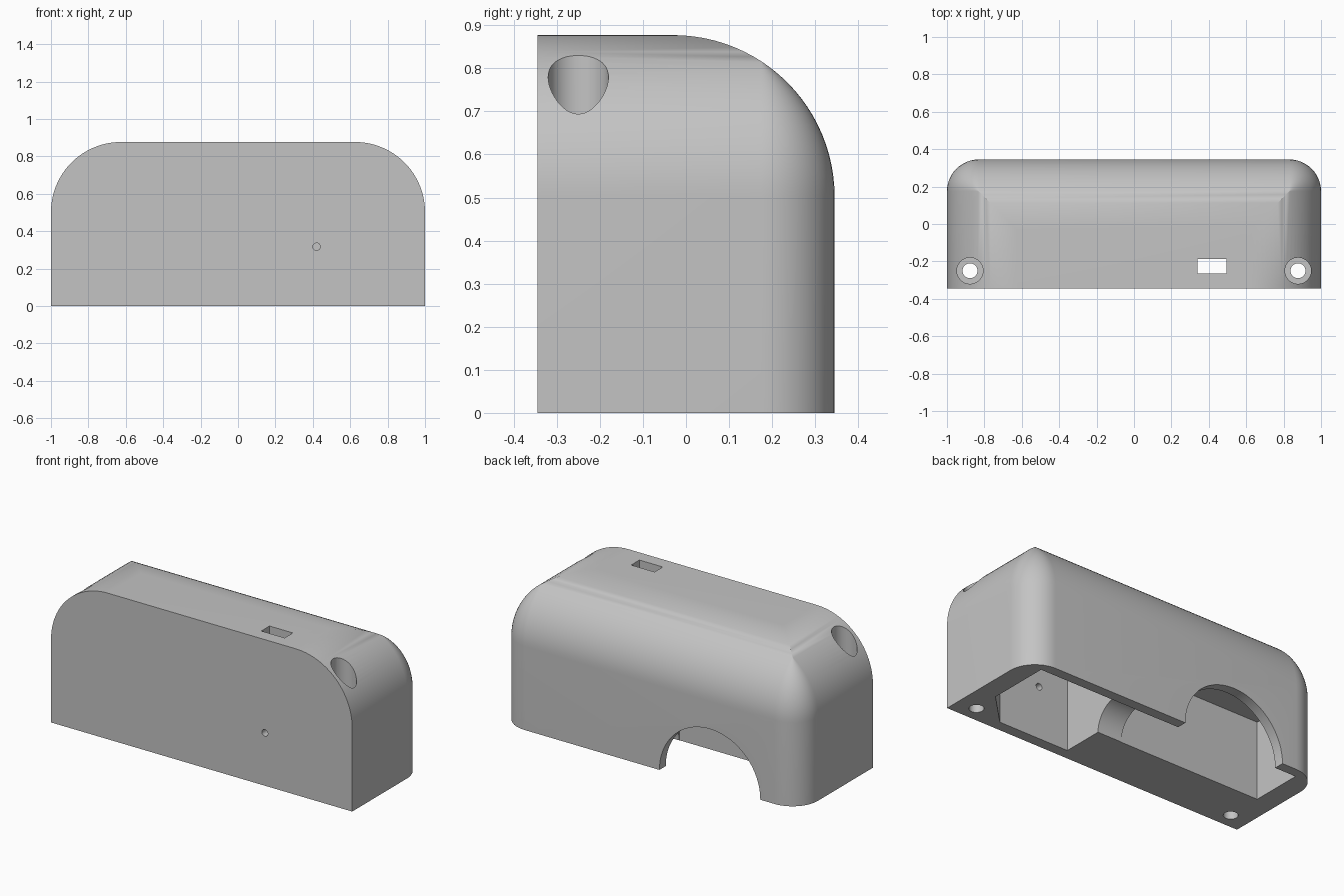
import bpy, bmesh
from math import sin, cos, pi, radians
from mathutils import Matrix, Vector

cube = bpy.data.objects.get("Cube")
if cube:
    bpy.data.objects.remove(cube)

W, D, H = 1.0, 0.345, 0.877      # half width, half depth, height
R_TOP, R_CORNER = 0.375, 0.17    # top rounding, upright corner rounding
CEILING = 0.47                   # height of the inner pockets
STEPS = 24

grey = bpy.data.materials.new("light grey plastic")
grey.use_nodes = True
colour = (0.55, 0.55, 0.55, 1)
grey.diffuse_color = colour
grey.node_tree.nodes["Principled BSDF"].inputs["Base Color"].default_value = colour


def make_object(name, bm):
    bmesh.ops.recalc_face_normals(bm, faces=bm.faces)
    mesh = bpy.data.meshes.new(name)
    bm.to_mesh(mesh)
    bm.free()
    mesh.materials.append(grey)
    obj = bpy.data.objects.new(name, mesh)
    bpy.context.collection.objects.link(obj)
    return obj


def outline(inset):
    """Plan of the body: square at the front, rounded at the back corners."""
    x, y, r = W - inset, D - inset, max(R_CORNER - inset, 0.0)
    arc = [(x - r + r * cos(a), y - r + r * sin(a))
           for a in (pi / 2 * i / 12 for i in range(13))]
    half = [(x, -D)] + arc
    return half + [(-px, py) for px, py in reversed(half)]


def prism(name, points, z0, z1):
    bm = bmesh.new()
    face = bm.faces.new([bm.verts.new((x, y, z0)) for x, y in points])
    top = bmesh.ops.extrude_face_region(bm, geom=[face])["geom"]
    bmesh.ops.translate(bm, vec=(0, 0, z1 - z0),
                        verts=[v for v in top if isinstance(v, bmesh.types.BMVert)])
    return make_object(name, bm)


def box(name, x0, x1, y0, y1, z0, z1):
    return prism(name, [(x0, y0), (x1, y0), (x1, y1), (x0, y1)], z0, z1)


def rod(name, start, end, radius, sides=48):
    a, b = Vector(start), Vector(end)
    turn = (b - a).to_track_quat("Z", "Y").to_matrix().to_4x4()
    bm = bmesh.new()
    bmesh.ops.create_cone(bm, cap_ends=True, segments=sides, radius1=radius,
                          radius2=radius, depth=(b - a).length,
                          matrix=Matrix.Translation((a + b) / 2) @ turn)
    return make_object(name, bm)


# Body: stacked plans, drawn in along a quarter circle at the top
bm = bmesh.new()
levels = [(0, 0)]
for i in range(STEPS + 1):
    t = pi / 2 * i / STEPS
    levels.append((R_TOP * (1 - cos(t)), H - R_TOP + R_TOP * sin(t)))
rings = [[bm.verts.new((x, y, z)) for x, y in outline(d)] for d, z in levels]
for low, high in zip(rings, rings[1:]):
    for i in range(len(low)):
        j = (i + 1) % len(low)
        bm.faces.new((low[i], low[j], high[j], high[i]))
bm.faces.new(rings[0])
bm.faces.new(rings[-1])
bmesh.ops.remove_doubles(bm, verts=bm.verts, dist=0.0001)
body = make_object("housing", bm)

# Pockets open at the underside, joined by a round tunnel
cutters = [
    prism("deep_pocket", [(0.225, -0.28), (0.69, -0.28), (0.88, -0.09),
                          (0.88, 0.285), (0.225, 0.285)], -0.1, CEILING),
    box("wide_pocket", -0.875, 0.065, -0.03, 0.285, -0.1, CEILING),
    rod("tunnel", (0.03, 0.128, 0), (0.26, 0.128, 0), 0.156),
    # Arch through the back wall
    rod("back_arch", (-0.4, 0.22, 0), (-0.4, 0.5, 0), 0.335, 96),
    # Slot in the top and pinhole in the front
    box("top_slot", 0.34, 0.495, -0.265, -0.187, CEILING - 0.05, 1),
    rod("front_pinhole", (0.42, -0.5, 0.317), (0.42, -0.2, 0.317), 0.02, 24),
]
# Counterbored screw holes
for x in (-0.877, 0.877):
    cutters.append(rod("screw_hole", (x, -0.25, -0.1), (x, -0.25, 1), 0.04, 32))
    cutters.append(rod("screw_head", (x, -0.25, 0.12), (x, -0.25, 1), 0.07))

for cutter in cutters:
    cutter.hide_render = True
    cut = body.modifiers.new(cutter.name, "BOOLEAN")
    cut.operation = "DIFFERENCE"
    cut.solver = "EXACT"
    cut.object = cutter

# Bake the cuts and drop the cutters
graph = bpy.context.evaluated_depsgraph_get()
baked = bpy.data.meshes.new_from_object(body.evaluated_get(graph))
body.modifiers.clear()
body.data = baked
for cutter in cutters:
    bpy.data.objects.remove(cutter)

for obj in bpy.context.selected_objects:
    obj.select_set(False)
body.select_set(True)
bpy.context.view_layer.objects.active = body
bpy.ops.object.shade_smooth_by_angle(angle=radians(30))
